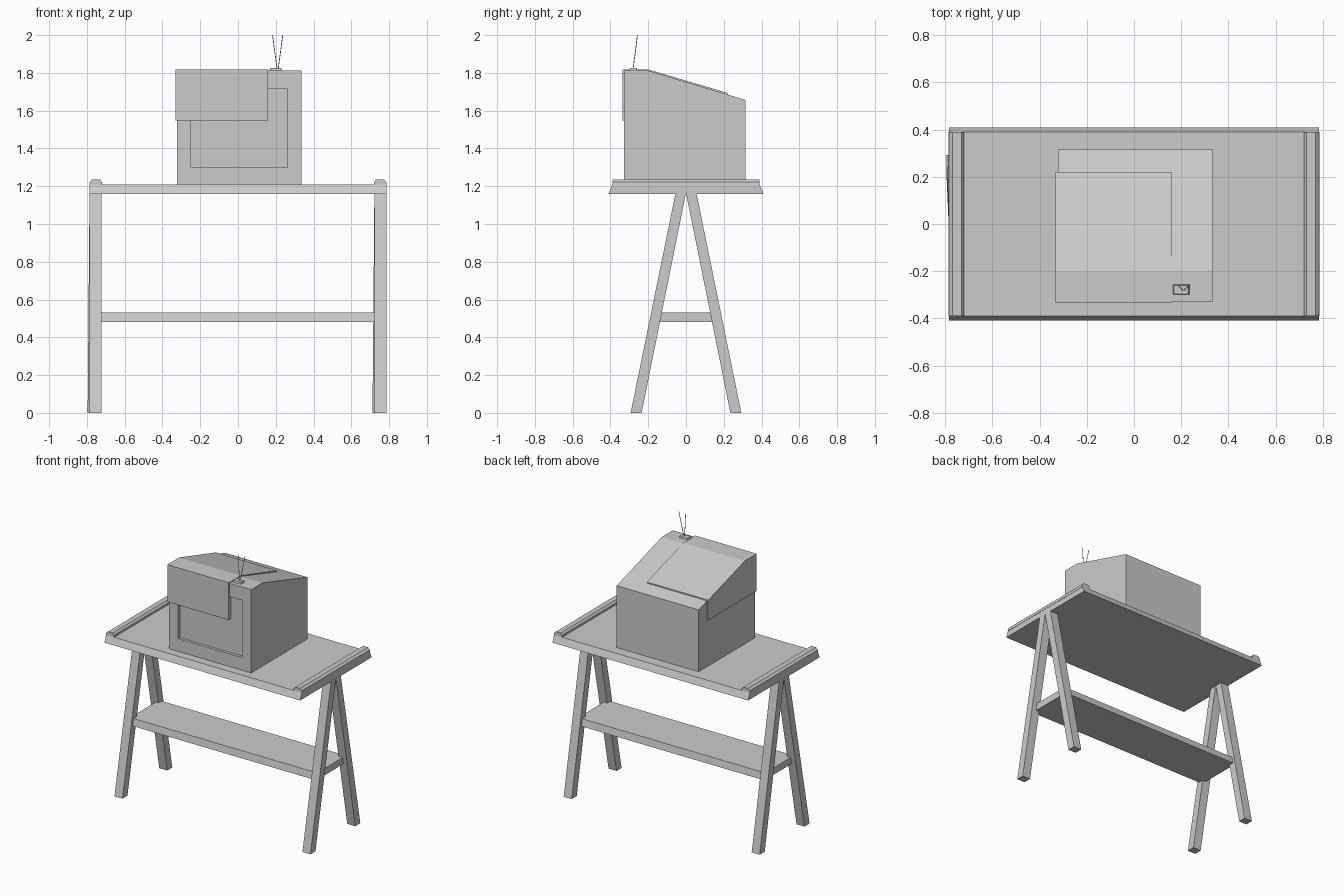
import bpy
from mathutils import Vector

cube = bpy.data.objects.get("Cube")
if cube:
    bpy.data.objects.remove(cube, do_unlink=True)

grey = bpy.data.materials.new("plain_grey")
grey.use_nodes = True
colour = (0.6, 0.6, 0.6, 1)
grey.diffuse_color = colour
grey.node_tree.nodes["Principled BSDF"].inputs["Base Color"].default_value = colour


def loft(name, start, end):
    """Solid between two matching outlines of 3D points."""
    n = len(start)
    faces = [tuple(range(n)), tuple(reversed(range(n, 2 * n)))]
    faces += [(i, n + i, n + (i + 1) % n, (i + 1) % n) for i in range(n)]
    mesh = bpy.data.meshes.new(name)
    mesh.from_pydata(start + end, [], faces)
    mesh.materials.append(grey)
    obj = bpy.data.objects.new(name, mesh)
    bpy.context.collection.objects.link(obj)
    bpy.context.view_layer.objects.active = obj
    bpy.ops.object.select_all(action='DESELECT')
    obj.select_set(True)
    bpy.ops.object.mode_set(mode='EDIT')
    bpy.ops.mesh.select_all(action='SELECT')
    bpy.ops.mesh.normals_make_consistent(inside=False)
    bpy.ops.object.mode_set(mode='OBJECT')
    return obj


def along_x(name, profile, x0, x1):
    return loft(name, [(x0, y, z) for y, z in profile], [(x1, y, z) for y, z in profile])


def along_y(name, profile, y0, y1):
    return loft(name, [(x, y0, z) for x, z in profile], [(x, y1, z) for x, z in profile])


def rect(x0, x1, y0, y1, z):
    return [(x0, y0, z), (x1, y0, z), (x1, y1, z), (x0, y1, z)]


# Table top with sloping long edges
along_x("table_top", [(-.41, 1.16), (.41, 1.16), (.39, 1.208), (-.39, 1.208)], -.785, .785)

# End rails and splayed legs
for side, label in ((1, "left"), (-1, "right")):
    rail = [(.72, 1.2), (.787, 1.2), (.785, 1.222), (.77, 1.236), (.732, 1.236), (.72, 1.222)]
    along_y("end_rail_" + label, [(side * x, z) for x, z in rail], -.39, .39)
    for depth, end in ((-1, "front"), (1, "back")):
        lean = -.01 if depth > 0 else 0
        x0, x1 = sorted((side * .722, side * .786))
        loft(f"{end}_leg_{label}",
             rect(x0 + lean, x1 + lean, depth * .235, depth * .293, 0),
             rect(x0, x1, depth * .0, depth * .055, 1.165))

# Lower shelf
along_x("shelf", [(-.175, .482), (.175, .482), (.165, .532), (-.165, .532)], -.75, .75)

# Box with a sloping roof and a shallow recessed front panel
body = along_x("box_body", [(-.328, 1.2), (-.328, 1.812), (-.2, 1.812),
                            (.315, 1.657), (.315, 1.2)], -.322, .335)
cutter = along_y("recess_cutter", [(-.25, 1.3), (.262, 1.3), (.262, 1.715),
                                   (.16, 1.715), (.16, 1.548), (-.25, 1.548)], -.4, -.308)
cutter.hide_render = True
cut = body.modifiers.new("recess", 'BOOLEAN')
cut.operation = 'DIFFERENCE'
cut.solver = 'EXACT'
cut.object = cutter
bpy.context.view_layer.objects.active = body
bpy.ops.object.modifier_apply(modifier=cut.name)
bpy.data.objects.remove(cutter, do_unlink=True)

# Raised cover over the upper corner of the box
along_x("upper_cover", [(-.336, 1.548), (-.336, 1.818), (-.2, 1.818),
                        (.22, 1.694), (.22, 1.548)], -.332, .16)

# Aerial: base plate and two thin rods
loft("aerial_base", rect(.165, .235, -.3, -.257, 1.81), rect(.17, .23, -.297, -.26, 1.825))
for side, label in ((1, "left"), (-1, "right")):
    low = Vector((.21 + side * .003, -.28, 1.82))
    high = Vector((.21 + side * .027, -.257, 2.0))
    bpy.ops.mesh.primitive_cylinder_add(vertices=6, radius=.002, depth=(high - low).length,
                                        location=(low + high) / 2)
    rod = bpy.context.object
    rod.name = "aerial_rod_" + label
    rod.rotation_euler = (high - low).to_track_quat('Z', 'Y').to_euler()
    rod.data.materials.append(grey)
